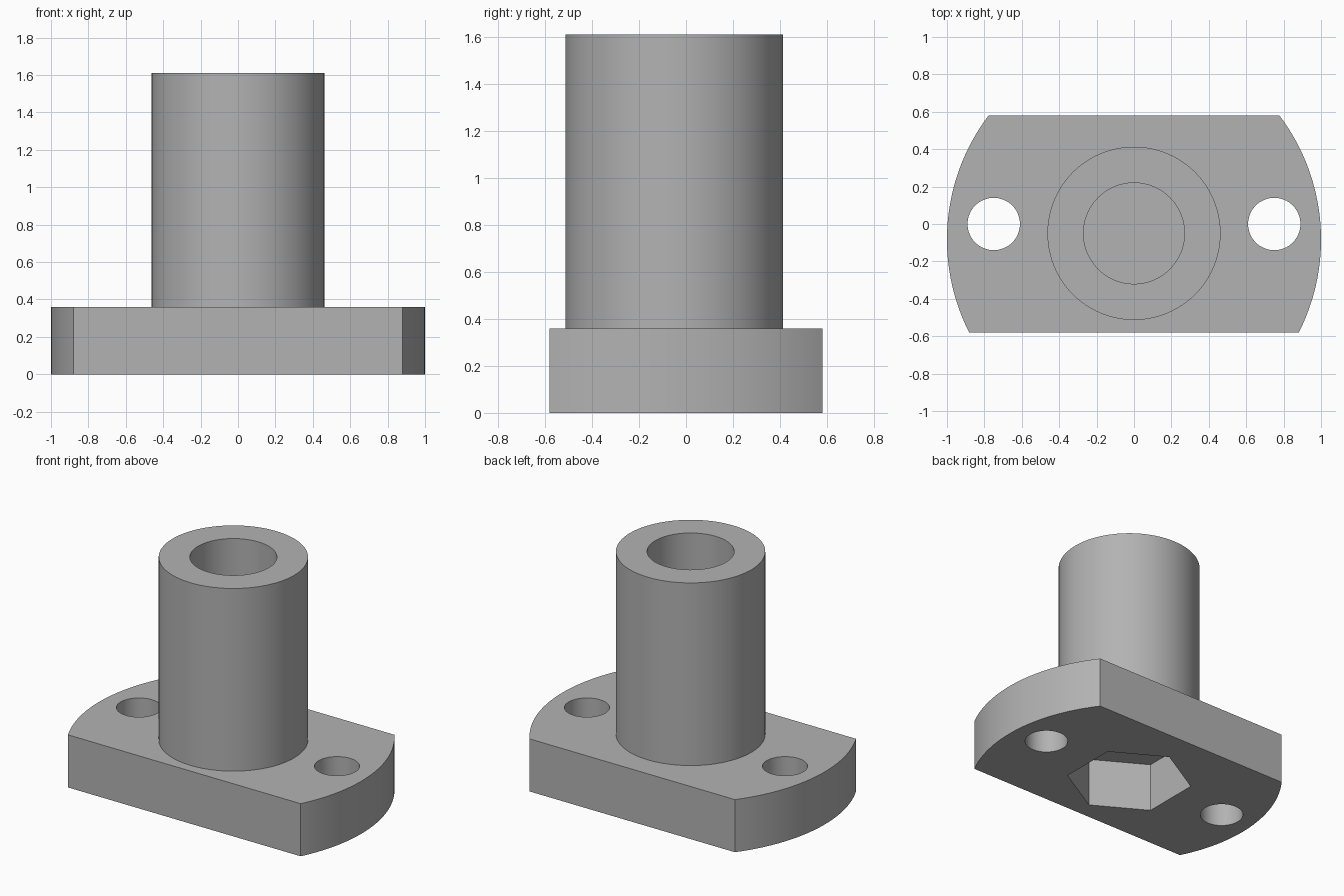
import bpy, bmesh, math

if "Cube" in bpy.data.objects:
    bpy.data.objects.remove(bpy.data.objects["Cube"], do_unlink=True)

PLATE_TOP, TOP = 0.36, 1.61
TUBE_Y = -0.05

grey = bpy.data.materials.new("plain grey")
grey.use_nodes = True
COLOUR = (0.45, 0.45, 0.45, 1)
grey.diffuse_color = COLOUR
grey.node_tree.nodes["Principled BSDF"].inputs["Base Color"].default_value = COLOUR


def make(name, bm):
    bmesh.ops.recalc_face_normals(bm, faces=bm.faces)
    mesh = bpy.data.meshes.new(name)
    bm.to_mesh(mesh)
    bm.free()
    obj = bpy.data.objects.new(name, mesh)
    obj.data.materials.append(grey)
    bpy.context.collection.objects.link(obj)
    return obj


def prism(name, outline, z0, z1):
    bm = bmesh.new()
    face = bm.faces.new([bm.verts.new((x, y, z0)) for x, y in outline])
    top = bmesh.ops.extrude_face_region(bm, geom=[face])["geom"]
    verts = [v for v in top if isinstance(v, bmesh.types.BMVert)]
    bmesh.ops.translate(bm, verts=verts, vec=(0, 0, z1 - z0))
    return make(name, bm)


def ring(cx, cy, r, sides, turn=0.0):
    angles = [turn + 2 * math.pi * i / sides for i in range(sides)]
    return [(cx + r * math.cos(a), cy + r * math.sin(a)) for a in angles]


def activate(obj):
    bpy.ops.object.select_all(action='DESELECT')
    obj.select_set(True)
    bpy.context.view_layer.objects.active = obj


def cut(obj, cutter):
    cutter.hide_render = True
    mod = obj.modifiers.new("cut", 'BOOLEAN')
    mod.operation, mod.solver, mod.object = 'DIFFERENCE', 'EXACT', cutter
    activate(obj)
    bpy.ops.object.modifier_apply(modifier=mod.name)
    bpy.data.objects.remove(cutter, do_unlink=True)


def smooth(obj):
    activate(obj)
    bpy.ops.object.shade_smooth_by_angle(angle=math.radians(30))


# Flange plate: flat front and back, bowed ends
R, ARC_Y, HALF, STEPS = 1.10, -0.083, 0.581, 40
low, high = math.asin((-HALF - ARC_Y) / R), math.asin((HALF - ARC_Y) / R)
arc = [low + (high - low) * i / STEPS for i in range(STEPS + 1)]
right_end = [(1 - R + R * math.cos(a), ARC_Y + R * math.sin(a)) for a in arc]
left_end = [(-x, y) for x, y in reversed(right_end)]
plate = prism("flange_plate", right_end + left_end, 0, PLATE_TOP)

# Two bolt holes and the hexagonal nut pocket underneath
for side in (-1, 1):
    cut(plate, prism("hole_cutter", ring(side * 0.75, 0, 0.14, 64), -0.1, 0.5))
cut(plate, prism("pocket_cutter", ring(0, TUBE_Y, 0.41, 6, math.pi / 6), -0.1, 0.345))
smooth(plate)

# Upright tube with a bore closed by a thin floor
tube = prism("upright_tube", ring(0, TUBE_Y, 0.463, 96), PLATE_TOP - 0.005, TOP)
cut(tube, prism("bore_cutter", ring(0, TUBE_Y, 0.27, 96), PLATE_TOP + 0.01, TOP + 0.1))
smooth(tube)
